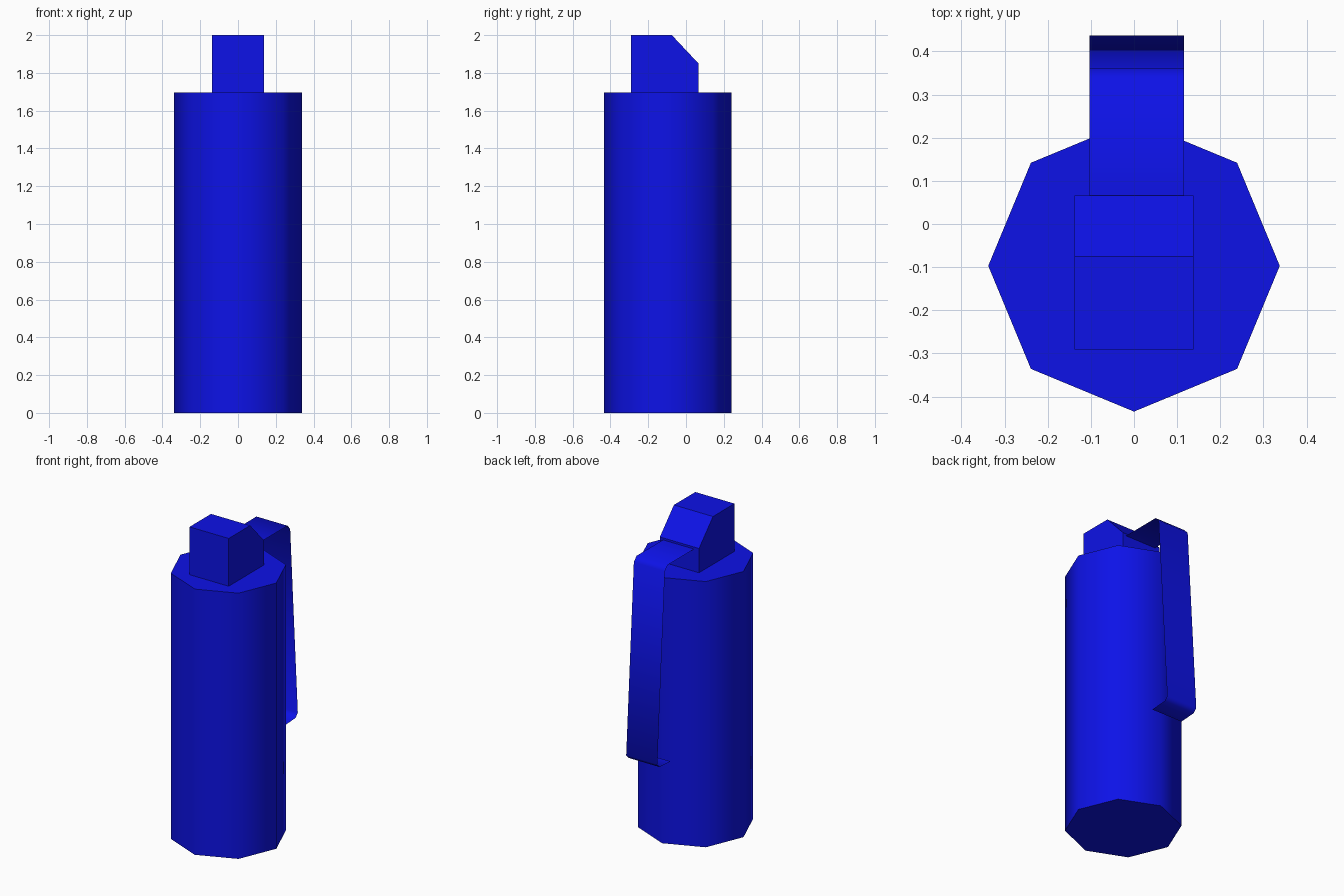
import bpy, bmesh
from math import radians

if "Cube" in bpy.data.objects:
    bpy.data.objects.remove(bpy.data.objects["Cube"])

blue = bpy.data.materials.new("blue_paint")
blue.diffuse_color = (0.004, 0.006, 0.8, 1)
blue.use_nodes = True
blue.node_tree.nodes["Principled BSDF"].inputs["Base Color"].default_value = blue.diffuse_color


def finish(obj, angle):
    obj.data.materials.append(blue)
    bpy.ops.object.select_all(action='DESELECT')
    obj.select_set(True)
    bpy.context.view_layer.objects.active = obj
    bpy.ops.object.shade_smooth_by_angle(angle=radians(angle))


def sweep_x(name, profile, x0, x1, closed):
    """Sweep a (y, z) profile along x; closed makes a solid, open a sheet."""
    bm = bmesh.new()
    a = [bm.verts.new((x0, y, z)) for y, z in profile]
    b = [bm.verts.new((x1, y, z)) for y, z in profile]
    n = len(profile)
    for i in range(n if closed else n - 1):
        j = (i + 1) % n
        bm.faces.new((a[i], a[j], b[j], b[i]))
    if closed:
        bm.faces.new(a)
        bm.faces.new(b)
        bmesh.ops.recalc_face_normals(bm, faces=bm.faces)
    mesh = bpy.data.meshes.new(name)
    bm.to_mesh(mesh)
    bm.free()
    obj = bpy.data.objects.new(name, mesh)
    bpy.context.collection.objects.link(obj)
    return obj


# Eight-sided body
H = 1.695
bpy.ops.mesh.primitive_cylinder_add(vertices=8, radius=0.338, depth=H,
                                    location=(0, -0.097, H / 2))
body = bpy.context.object
body.name = "body"
finish(body, 50)

# Head block with its back top edge cut off
head = sweep_x("head", [(-0.291, H), (-0.291, 2.0), (-0.075, 2.0),
                        (0.066, 1.85), (0.066, H)], -0.138, 0.138, True)
finish(head, 30)

# Thin bent lever, a single sheet facing outwards
lever = sweep_x("lever", [(0.303, 0.573), (0.415, 0.58), (0.437, 0.605),
                          (0.36, 1.807), (0.333, 1.837), (0.066, 1.837)],
                -0.103, 0.116, False)
finish(lever, 60)
